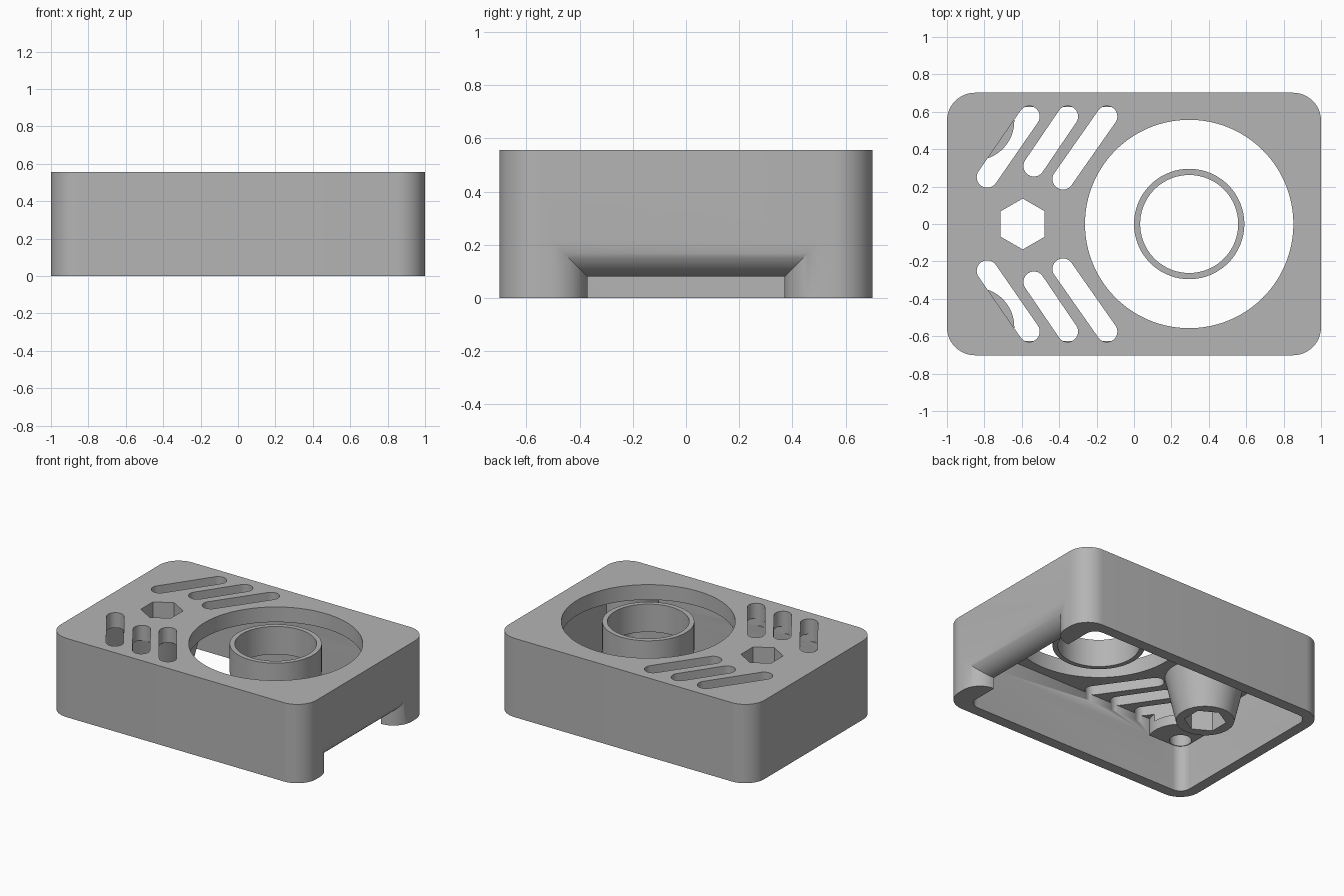
import bpy, bmesh
from math import sin, cos, pi, atan2

cube = bpy.data.objects.get("Cube")
if cube:
    bpy.data.objects.remove(cube, do_unlink=True)

grey = bpy.data.materials.new("plain grey")
grey.use_nodes = True
colour = (0.46, 0.46, 0.46, 1)
grey.diffuse_color = colour
grey.node_tree.nodes["Principled BSDF"].inputs["Base Color"].default_value = colour

HEIGHT, ROOF = 0.557, 0.45


def loft(name, rings):
    """Closed solid through rings of matching points."""
    bm = bmesh.new()
    loops = [[bm.verts.new(p) for p in ring] for ring in rings]
    n = len(loops[0])
    for a, b in zip(loops, loops[1:]):
        for i in range(n):
            j = (i + 1) % n
            bm.faces.new((a[i], a[j], b[j], b[i]))
    bm.faces.new(loops[0])
    bm.faces.new(loops[-1])
    bmesh.ops.recalc_face_normals(bm, faces=bm.faces)
    mesh = bpy.data.meshes.new(name)
    bm.to_mesh(mesh)
    bm.free()
    mesh.materials.append(grey)
    ob = bpy.data.objects.new(name, mesh)
    bpy.context.collection.objects.link(ob)
    return ob


def prism(name, outline, z0, z1):
    return loft(name, [[(x, y, z) for x, y in outline] for z in (z0, z1)])


def circle(x, y, r, n=64, turn=0):
    return [(x + r * cos(turn + 2 * pi * i / n), y + r * sin(turn + 2 * pi * i / n))
            for i in range(n)]


def rounded_rect(x0, x1, y, r, n=12):
    pts = []
    corners = [(x1 - r, y - r), (x0 + r, y - r), (x0 + r, r - y), (x1 - r, r - y)]
    for k, (cx, cy) in enumerate(corners):
        for i in range(n + 1):
            a = pi / 2 * (k + i / n)
            pts.append((cx + r * cos(a), cy + r * sin(a)))
    return pts


def capsule(p, q, r, n=16):
    a = atan2(q[1] - p[1], q[0] - p[0])
    pts = []
    for (cx, cy), start in ((q, a - pi / 2), (p, a + pi / 2)):
        for i in range(n + 1):
            t = start + pi * i / n
            pts.append((cx + r * cos(t), cy + r * sin(t)))
    return pts


def cut(target, cutter):
    """Subtract the cutter and remove it."""
    cutter.hide_render = True
    mod = target.modifiers.new("cut", 'BOOLEAN')
    mod.operation = 'DIFFERENCE'
    mod.solver = 'EXACT'
    mod.object = cutter
    deps = bpy.context.evaluated_depsgraph_get()
    deps.update()
    mesh = bpy.data.meshes.new_from_object(target.evaluated_get(deps))
    target.modifiers.clear()
    target.data = mesh
    bpy.data.objects.remove(cutter, do_unlink=True)


def shade(ob):
    bpy.ops.object.select_all(action='DESELECT')
    ob.select_set(True)
    bpy.context.view_layer.objects.active = ob
    bpy.ops.object.shade_smooth_by_angle(angle=pi / 6)


# Cavity, with room left for the tapered hex boss and the corner posts
cavity = prism("cavity", rounded_rect(-0.925, 0.86, 0.625, 0.075), -0.1, ROOF)
boss_rings = [[(x, y, z) for x, y in circle(-0.595, 0, r)]
              for z, r in ((0.138, 0.187), (ROOF + 0.05, 0.27))]
cut(cavity, loft("boss_space", boss_rings))
corners = [(x, y) for x in (-0.85, 0.85) for y in (-0.55, 0.55)]
for x, y in corners:
    cut(cavity, prism("post_space", circle(x, y, 0.21), 0.33, ROOF + 0.1))

# Housing: rounded box, hollow and open below
housing = prism("housing", rounded_rect(-1, 1, 0.702, 0.15), 0, HEIGHT)
cut(housing, cavity)

# Large round opening and the hexagonal through hole
cut(housing, prism("round_hole", circle(0.295, 0, 0.557, 128), 0.3, 1))
cut(housing, prism("hex_hole", circle(-0.595, 0, 0.136, 6, pi / 2), -0.1, 1))

# Slanted vent slots, mirrored front to back
slots = [((-0.785, 0.25), (-0.56, 0.575)),
         ((-0.535, 0.31), (-0.355, 0.575)),
         ((-0.38, 0.24), (-0.145, 0.575))]
for side in (1, -1):
    for p, q in slots:
        path = [(x, y * side) for x, y in (p, q)]
        cut(housing, prism("slot", capsule(*path, 0.056), 0.4, 1))

# Blind screw holes in the corner posts
for x, y in corners:
    cut(housing, prism("screw_hole", circle(x, y, 0.07, 32), 0.25, ROOF))

# End notch with a rounded outer edge
radius, rings = 0.14, []
for k in range(-1, 14):
    a = pi / 2 * min(max(k, 0), 12) / 12
    x = 1 - radius + radius * sin(a) + (-0.1 if k < 0 else 0.1 if k > 12 else 0)
    grow = radius * (1 - cos(a))
    w, h = 0.37 + grow, 0.08 + grow
    rings.append([(x, -w, -0.1), (x, w, -0.1), (x, w, h), (x, -w, h)])
cut(housing, loft("notch", rings))
shade(housing)

# Free ring in the middle of the round opening
ring = prism("inner_ring", circle(0.295, 0, 0.295, 96), 0.36, HEIGHT)
cut(ring, prism("ring_bore", circle(0.295, 0, 0.262, 96), 0, 1))
shade(ring)
